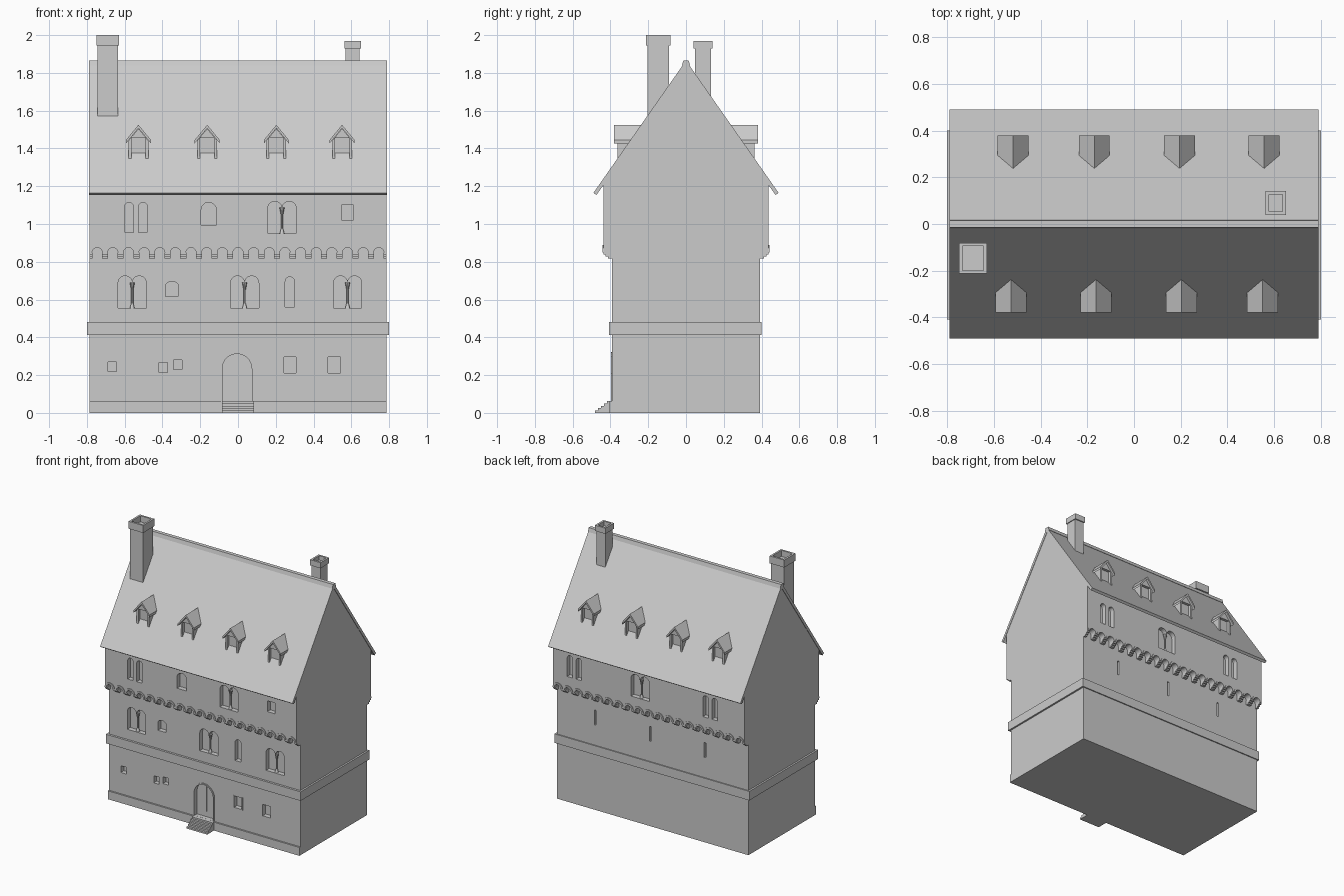
import bpy, bmesh, math
from mathutils import Vector

if "Cube" in bpy.data.objects:
    bpy.data.objects.remove(bpy.data.objects["Cube"], do_unlink=True)

stone = bpy.data.materials.new("pale grey stone")
stone.use_nodes = True
GREY = (0.6, 0.6, 0.6, 1)
stone.diffuse_color = GREY
stone.node_tree.nodes["Principled BSDF"].inputs["Base Color"].default_value = GREY

FRONT, BACK = -1, 1
WALL, JETTY, HALF = 0.392, 0.438, 0.787
RIDGE, EAVE_Y, EAVE_Z = 1.865, 0.49, 1.165
PITCH = (RIDGE - EAVE_Z) / EAVE_Y


def add_prism(bm, pts, axis, a, b):
    """Extrude a 2D outline along X (points are y,z) or Y (points are x,z)."""
    def at(p, d):
        return (d, p[0], p[1]) if axis == "X" else (p[0], d, p[1])
    face = bm.faces.new([bm.verts.new(at(p, a)) for p in pts])
    out = bmesh.ops.extrude_face_region(bm, geom=[face])["geom"]
    move = Vector(at((0, 0), b - a))
    bmesh.ops.translate(bm, verts=[v for v in out if isinstance(v, bmesh.types.BMVert)], vec=move)


def finish(bm, name):
    bmesh.ops.recalc_face_normals(bm, faces=bm.faces)
    mesh = bpy.data.meshes.new(name)
    bm.to_mesh(mesh)
    bm.free()
    obj = bpy.data.objects.new(name, mesh)
    mesh.materials.append(stone)
    bpy.context.collection.objects.link(obj)
    return obj


def prisms(name, items):
    bm = bmesh.new()
    for item in items:
        add_prism(bm, *item)
    return finish(bm, name)


def rect(x0, x1, z0, z1):
    return [(x0, z0), (x1, z0), (x1, z1), (x0, z1)]


def arc(x, z, r, rise=None, n=10):
    """Arc points from right to left over the top."""
    rise = rise or r
    return [(x + r * math.cos(math.pi * i / n), z + rise * math.sin(math.pi * i / n)) for i in range(n + 1)]


def arched(x, w, z0, z1, rise=None):
    rise = rise or w / 2
    return [(x - w / 2, z0), (x + w / 2, z0)] + arc(x, z1 - rise, w / 2, rise)


def twin(x, w, z0, z1):
    """Two arched lights that share one opening."""
    q = w / 4
    return [(x - w / 2, z0), (x + w / 2, z0)] + arc(x + q, z1 - q, q) + arc(x - q, z1 - q, q)[1:]


def ring(x, z, inner, outer):
    return arc(x, z, outer) + arc(x, z, inner)[::-1]


# Window openings
def square(x, w, z0, z1):
    return rect(x - w / 2, x + w / 2, z0, z1)


twins = [(FRONT, WALL, -0.56, 0.15, 0.555, 0.725), (FRONT, WALL, 0.035, 0.15, 0.555, 0.725),
         (FRONT, WALL, 0.58, 0.15, 0.555, 0.725), (FRONT, JETTY, 0.233, 0.15, 0.95, 1.12),
         (BACK, JETTY, 0.07, 0.15, 0.95, 1.12)]
openings = [(s, y, twin(*dims)) for s, y, *dims in twins]
openings += [(FRONT, WALL, square(*d)) for d in (
    (-0.665, 0.045, 0.22, 0.27), (-0.395, 0.045, 0.215, 0.268), (-0.32, 0.045, 0.23, 0.28),
    (0.275, 0.07, 0.21, 0.295), (0.51, 0.065, 0.21, 0.295))]
openings += [(FRONT, WALL, arched(-0.35, 0.066, 0.615, 0.695, 0.02)),
             (FRONT, WALL, arched(0.275, 0.05, 0.56, 0.72)),
             (FRONT, WALL, arched(-0.005, 0.16, 0.063, 0.315)),
             (FRONT, JETTY, arched(-0.155, 0.08, 0.995, 1.115)),
             (FRONT, JETTY, square(0.58, 0.065, 1.02, 1.1))]
for side, centre in ((FRONT, -0.54), (BACK, 0.61), (BACK, -0.505)):
    openings += [(side, JETTY, arched(centre + d, 0.045, 0.955, 1.115)) for d in (-0.037, 0.037)]
openings += [(BACK, WALL, square(x, 0.014, 0.63, 0.74)) for x in (0.47, 0.02, -0.43)]

# House body with jettied upper floor and gables
under = RIDGE - 0.033
jetty_top, jetty_base = under - PITCH * JETTY, 0.895
half = [(WALL, 0), (WALL, jetty_base), (JETTY, jetty_base), (JETTY, jetty_top)]
body = prisms("house_body", [(half + [(0, under)] + [(-y, z) for y, z in reversed(half)], "X", -HALF, HALF)])
cutter = prisms("window_cutter", [(o, "Y", s * (y + 0.02), s * (y - 0.035)) for s, y, o in openings])
cutter.hide_render = True
mod = body.modifiers.new("openings", "BOOLEAN")
mod.operation, mod.solver, mod.object = "DIFFERENCE", "EXACT", cutter
bpy.context.view_layer.objects.active = body
bpy.ops.object.modifier_apply(modifier=mod.name)
bpy.data.objects.remove(cutter, do_unlink=True)

# Slender columns in the twin windows
bm = bmesh.new()
for s, y, x, w, z0, z1 in twins:
    spring = z1 - w / 4
    for low, high, r0, r1 in ((z0, z0 + 0.025, 0.013, 0.006), (z0 + 0.025, spring - 0.035, 0.006, 0.006),
                              (spring - 0.035, spring + 0.004, 0.006, 0.014)):
        made = bmesh.ops.create_cone(bm, cap_ends=True, segments=10, radius1=r0, radius2=r1, depth=high - low)
        bmesh.ops.translate(bm, verts=made["verts"], vec=(x, s * (y - 0.018), (low + high) / 2))
finish(bm, "window_columns")

# Arched frieze on stepped corbels
COUNT, SPRING, R = 19, 0.848, 0.027
pitch = 2 * HALF / COUNT
centres = [-HALF + pitch * (i + 0.5) for i in range(COUNT)]
for s, label in ((FRONT, "front"), (BACK, "back")):
    outline = [(-HALF, jetty_base), (-HALF, SPRING)]
    for c in centres:
        outline += arc(c, SPRING, R)[::-1]
    outline += [(HALF, SPRING), (HALF, jetty_base)]
    prisms(label + "_arch_frieze", [(outline, "Y", s * (WALL - 0.005), s * JETTY)])
    prisms(label + "_arch_mouldings",
           [(ring(c, SPRING, R, pitch / 2 - 0.001), "Y", s * (JETTY - 0.01), s * (JETTY + 0.005)) for c in centres])
    corbels = []
    for i in range(COUNT + 1):
        x = -HALF + pitch * i
        x0, x1 = max(x - 0.016, -HALF), min(x + 0.016, HALF)
        for k in range(3):
            top = SPRING - 0.01 * k
            corbels.append((rect(x0, x1, top - 0.01, top), "Y", s * (WALL - 0.005), s * (JETTY - 0.012 * k)))
    prisms(label + "_corbels", corbels)

# String course, plinth and window frame
prisms("string_course", [(rect(-0.408, 0.4, 0.413, 0.48), "X", -0.8, 0.8)])
prisms("front_plinth", [(rect(-0.404, -0.38, 0, 0.062), "X", -HALF, HALF)])
frame = [(rect(a, b, 0.205, 0.3), "Y", -0.396, -0.37) for a, b in ((0.235, 0.243), (0.307, 0.315))]
prisms("window_frame", frame)

# Door leaves, surround and steps
leaves = [arc(-0.005, 0.235, 0.078, n=12)[:7] + [(-0.003, 0.063), (0.073, 0.063)]]
leaves.append([(-0.01 - x, z) for x, z in leaves[0]])
leaves = [[(x + (0.002 if i == 0 and abs(x + 0.005) < 0.001 else 0), z) for x, z in l] for i, l in enumerate(leaves)]
prisms("door_leaves", [(l, "Y", -0.362, -0.35) for l in leaves])
jambs = [(rect(-0.005 + d - 0.004, -0.005 + d + 0.004, 0.062, 0.235), "Y", -0.398, -0.37) for d in (-0.082, 0.082)]
prisms("door_surround", [(ring(-0.005, 0.235, 0.078, 0.088), "Y", -0.398, -0.37)] + jambs)
prisms("door_steps", [(rect(-0.483 + 0.016 * k, -0.38, 0.0125 * k, 0.0125 * (k + 1)), "X", -0.085, 0.085)
                      for k in range(5)])

# Steep roof and ridge cap
slab = [(0, RIDGE), (EAVE_Y, EAVE_Z), (EAVE_Y - 0.016, EAVE_Z - 0.0115), (0, under - 0.002),
        (-EAVE_Y + 0.016, EAVE_Z - 0.0115), (-EAVE_Y, EAVE_Z)]
prisms("roof", [(slab, "X", -0.79, 0.79)])
prisms("ridge_cap", [([(-0.022, 1.838), (0.022, 1.838), (0.014, 1.866), (-0.014, 1.866)], "X", -0.79, 0.79)])

# Dormers
walls, roofs = [], []
for s, xs in ((FRONT, (-0.527, -0.163, 0.203, 0.551)), (BACK, (-0.518, -0.17, 0.195, 0.557))):
    for x in xs:
        def place(pts):
            return [(x + px, pz) for px, pz in pts]
        gable = [(0.052, 1.442), (0, 1.505), (-0.052, 1.442)]
        core = [(-0.052, 1.34), (0.052, 1.34)] + gable
        hood = [(-0.038, 1.34), (-0.038, 1.455), (0.038, 1.455), (0.038, 1.34), (0.052, 1.34)]
        hood += gable + [(-0.052, 1.34)]
        cover = [(-0.066, 1.445), (-0.066, 1.427), (0, 1.507), (0.066, 1.427), (0.066, 1.445), (0, 1.525)]
        walls += [(place(core), "Y", s * 0.25, s * 0.343), (place(hood), "Y", s * 0.343, s * 0.363)]
        roofs.append((place(cover), "Y", s * 0.22, s * 0.38))
prisms("dormer_walls", walls)
prisms("dormer_roofs", roofs)


# Chimneys with hollow caps
def chimney(name, x, y, w, d, z0, z1, cap):
    prisms(name + "_shaft", [(rect(x - w / 2, x + w / 2, z0, z1 - cap), "Y", y - d / 2, y + d / 2)])
    bm = bmesh.new()
    add_prism(bm, rect(x - w / 2 - 0.006, x + w / 2 + 0.006, z1 - cap, z1), "Y", y - d / 2 - 0.008, y + d / 2 + 0.008)
    bmesh.ops.recalc_face_normals(bm, faces=bm.faces)
    top = max(bm.faces, key=lambda f: f.calc_center_median().z)
    bmesh.ops.inset_region(bm, faces=[top], thickness=0.02)
    hole = bmesh.ops.extrude_face_region(bm, geom=[top])["geom"]
    bmesh.ops.translate(bm, verts=[v for v in hole if isinstance(v, bmesh.types.BMVert)], vec=(0, 0, 0.01 - cap))
    bmesh.ops.delete(bm, geom=[top], context="FACES_ONLY") if top.is_valid else None
    finish(bm, name + "_cap")


chimney("tall_chimney", -0.69, -0.147, 0.107, 0.116, 1.5, 2.0, 0.055)
chimney("short_chimney", 0.607, 0.09, 0.074, 0.085, 1.6, 1.97, 0.042)
